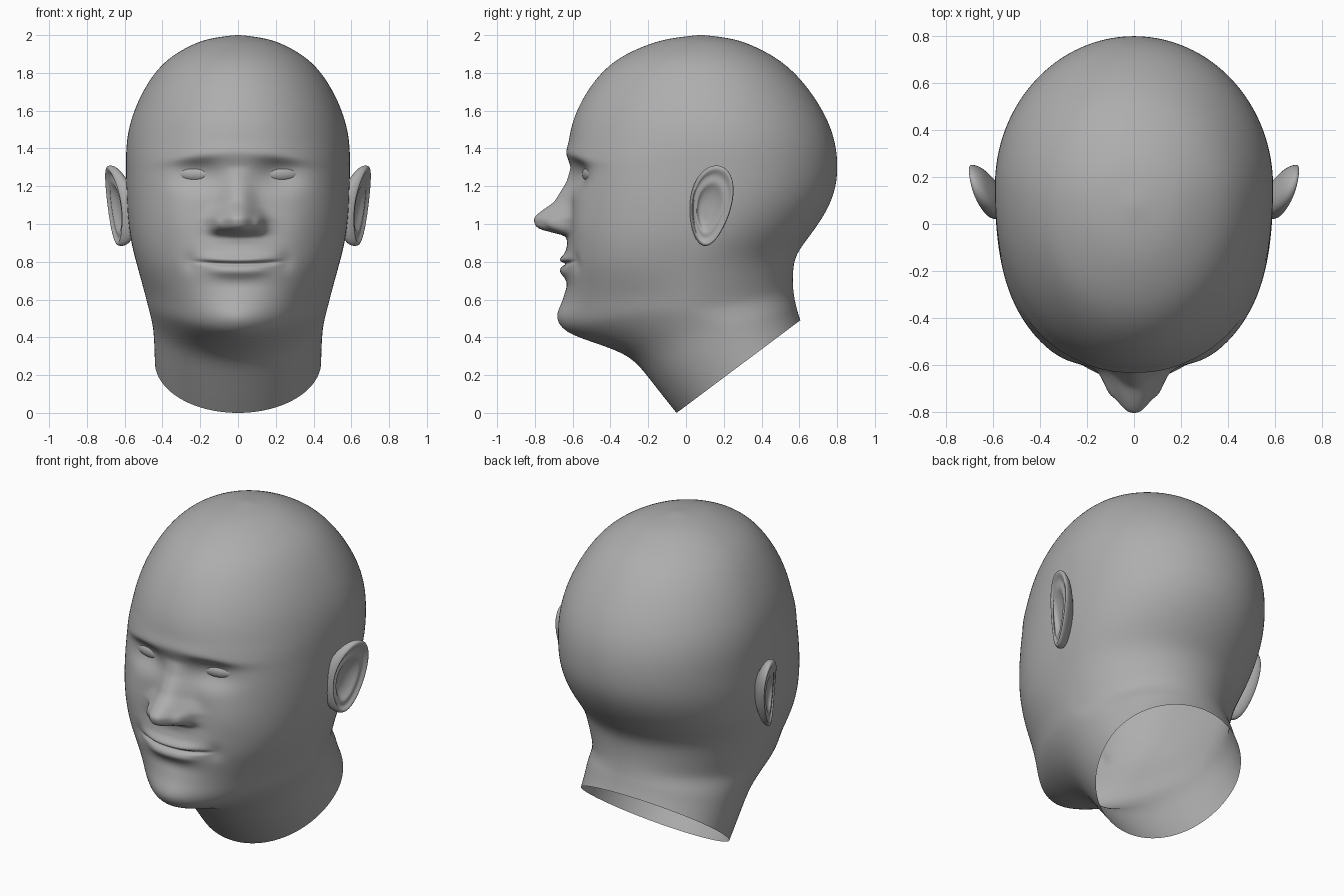
import bpy, bmesh
from math import sin, cos, pi, exp
from mathutils import Matrix

if "Cube" in bpy.data.objects:
    bpy.data.objects.remove(bpy.data.objects["Cube"])

COLS, SUB = 240, 14

# head cross-sections, crown to neck: front y, front z, back y, back z, half width, front squareness
RINGS = [
    (.08, 2.0, .08, 2.0, 0, 2), (-.07, 1.985, .225, 1.985, .135, 2), (-.175, 1.96, .317, 1.96, .22, 2),
    (-.32, 1.9, .445, 1.9, .335, 2), (-.46, 1.8, .585, 1.8, .45, 2.0), (-.585, 1.6, .73, 1.6, .555, 2.05),
    (-.62, 1.45, .785, 1.45, .588, 2.1), (-.622, 1.35, .80, 1.35, .593, 2.3), (-.612, 1.24, .80, 1.24, .592, 2.5),
    (-.607, 1.1, .772, 1.12, .59, 2.65), (-.615, .95, .695, .99, .577, 2.6), (-.627, .86, .625, .90, .56, 2.45),
    (-.635, .77, .58, .83, .54, 2.3), (-.638, .68, .567, .76, .518, 2.1), (-.642, .55, .565, .69, .492, 1.9),
    (-.635, .45, .568, .65, .475, 1.8), (-.575, .405, .572, .62, .465, 1.8), (-.42, .35, .577, .59, .455, 1.9),
    (-.28, .29, .585, .56, .448, 2), (-.195, .18, .592, .53, .443, 2), (-.05, 0, .605, .49, .44, 2)]

NOSE_HEIGHT = [(.89, 0), (.935, .015), (.95, .06), (.963, .14), (.985, .182), (1.03, .198), (1.065, .162),
               (1.115, .09), (1.22, .025), (1.30, -.005), (1.38, 0)]
NOSE_WIDTH = [(.94, .11), (1.03, .115), (1.1, .09), (1.3, .06)]


def lerp_table(table, v):
    if v <= table[0][0]:
        return table[0][1]
    for (a, p), (b, q) in zip(table, table[1:]):
        if v <= b:
            return p + (q - p) * (v - a) / (b - a)
    return table[-1][1]


def spline(p0, p1, p2, p3, t):
    return [.5 * (2 * b + (c - a) * t + (2 * a - 5 * b + 4 * c - d) * t * t + (3 * b - a - 3 * c + d) * t ** 3)
            for a, b, c, d in zip(p0, p1, p2, p3)]


def smoothed(samples, reach=8):
    out = []
    for i in range(len(samples)):
        k = min(reach, i, len(samples) - 1 - i)
        part = samples[i - k:i + k + 1]
        out.append([sum(c) / len(part) for c in zip(*part)])
    return out


def bump(x, z, cx, cz, rx, rz):
    return exp(-((x - cx) / rx) ** 2 - ((z - cz) / rz) ** 2)


def face_relief(x, z):
    """Forward push of the face at (x, z)."""
    x = abs(x)
    h = sum(lerp_table(NOSE_HEIGHT, z + o) for o in (-.01, 0, .01)) / 3
    d = h * exp(-(x / lerp_table(NOSE_WIDTH, z)) ** 2.3)
    d += .032 * bump(x, z, .108, 1.0, .03, .042)           # nostril wings
    d -= .072 * bump(x, z, .215, 1.262, .125, .075)        # eye sockets
    d += .018 * bump(x, z, .228, 1.262, .11, .05)          # eyelids
    d += .012 * bump(x, z, 0, 1.375, .36, .05)             # brow ridge
    d += .012 * bump(x, z, .26, 1.355 - .12 * (x - .2), .15, .032)  # brows
    d += .014 * bump(x, z, .31, 1.0, .12, .13)             # cheeks
    d += .016 * bump(x, z, 0, .80, .22, .09)               # muzzle
    d += .042 * bump(x, z, 0, .505, .19, .085)             # chin
    d -= .012 * bump(x, z, .255, .80, .04, .05)            # mouth corners
    d -= .010 * bump(x, z, 0, .68, .14, .04)               # hollow above chin
    line = .788 + .25 * x * x
    d -= .022 * exp(-(x / .21) ** 6) * exp(-((z - line) / .010) ** 2)         # mouth line
    d += .020 * exp(-(x / .17) ** 4) * exp(-((z - line - .024) / .024) ** 2)  # upper lip
    d += .020 * exp(-(x / .15) ** 4) * exp(-((z - line + .038) / .03) ** 2)   # lower lip
    return d


# one grey shared by all parts
grey = bpy.data.materials.new("grey")
grey.diffuse_color = (.42, .42, .42, 1)
grey.use_nodes = True
grey.node_tree.nodes["Principled BSDF"].inputs["Base Color"].default_value = grey.diffuse_color


def make_object(name, bm, mirror=False, subdiv=0):
    bmesh.ops.recalc_face_normals(bm, faces=bm.faces)
    for f in bm.faces:
        f.smooth = True
    me = bpy.data.meshes.new(name)
    bm.to_mesh(me)
    bm.free()
    me.materials.append(grey)
    ob = bpy.data.objects.new(name, me)
    bpy.context.collection.objects.link(ob)
    if mirror:
        ob.modifiers.new("Mirror", 'MIRROR').use_mirror_merge = False
    if subdiv:
        m = ob.modifiers.new("Subdivision", 'SUBSURF')
        m.levels = m.render_levels = subdiv
    return ob


def loft(rows):
    bm = bmesh.new()
    vr = [[bm.verts.new(p) for p in row] for row in rows]
    for a, b in zip(vr, vr[1:]):
        for i in range(len(a)):
            j = (i + 1) % len(a)
            bm.faces.new((a[i], a[j], b[j], b[i]))
    bmesh.ops.remove_doubles(bm, verts=bm.verts, dist=1e-5)
    return bm


def head_ring(yf, zf, yb, zb, w, n):
    yc, row = yf + .55 * (yb - yf), []
    jaw = .5 * exp(-((zf - .48) / .16) ** 2)               # jaw line rises to the sides
    for i in range(COLS):
        p = 2 * pi * i / COLS
        th = p - .55 * sin(p)                              # finer columns on the face
        s, c = sin(th), cos(th)
        e = n if c > 0 else 2
        r = (abs(s) ** e + abs(c) ** e) ** (-1 / e)
        x = w * s * r
        y = yc - c * r * (yc - yf if c > 0 else yb - yc)
        z = zf + (zb - zf) * (y - yf) / max(yb - yf, 1e-6) + jaw * x * x * max(c, 0)
        if y < -.1:
            y -= face_relief(x, z) * min(1, (-.1 - y) / .2)
        row.append((x, y, z))
    return row


# head and neck, open at the slanted neck cut
g = RINGS[1]
ctrl = [(g[2], g[1], g[0], g[3], -g[4], g[5])] + RINGS + [RINGS[-1]]
samples = [spline(*ctrl[k:k + 4], t / SUB) for k in range(len(RINGS) - 1) for t in range(SUB)]
samples.append(list(RINGS[-1]))
rows = [head_ring(*s) for s in smoothed(smoothed(samples))]
make_object("head", loft(rows))

# eyes set into the sockets
near = min((p for row in rows for p in row if p[1] < 0),
           key=lambda p: (p[0] - .225) ** 2 + (p[2] - 1.265) ** 2)
bm = bmesh.new()
bmesh.ops.create_uvsphere(bm, u_segments=32, v_segments=20, radius=1, matrix=(
    Matrix.Translation((.225, near[1] + .022, 1.265)) @ Matrix.Rotation(.2, 4, 'Z')
    @ Matrix.Diagonal((.105, .037, .042, 1))))
make_object("eyes", bm, mirror=True)

# ears: egg outline, rolled rim and hollow, from hidden back to bowl centre
EAR_STEPS = [(.5, -.11), (.76, -.075), (.93, -.05), (1.0, -.018), (.97, .006), (.89, .008), (.81, -.008),
             (.72, -.010), (.60, -.004), (.48, -.026), (.25, -.04), (.0, -.04)]
ear = []
for frac, lift in EAR_STEPS:
    row = []
    for i in range(28):
        a = 2 * pi * i / 28
        dz = .218 * sin(a) * frac - .03 * (1 - frac)
        y = .134 + (.112 + .022 * sin(a)) * cos(a) * frac + .14 * dz - .02 * (1 - frac)
        row.append((.588 + .115 * (1 - exp(-y / .13)) + .09 * dz + lift, y + .2 * lift, 1.097 + dz))
    ear.append(row)
make_object("ears", loft(ear), mirror=True, subdiv=2)
